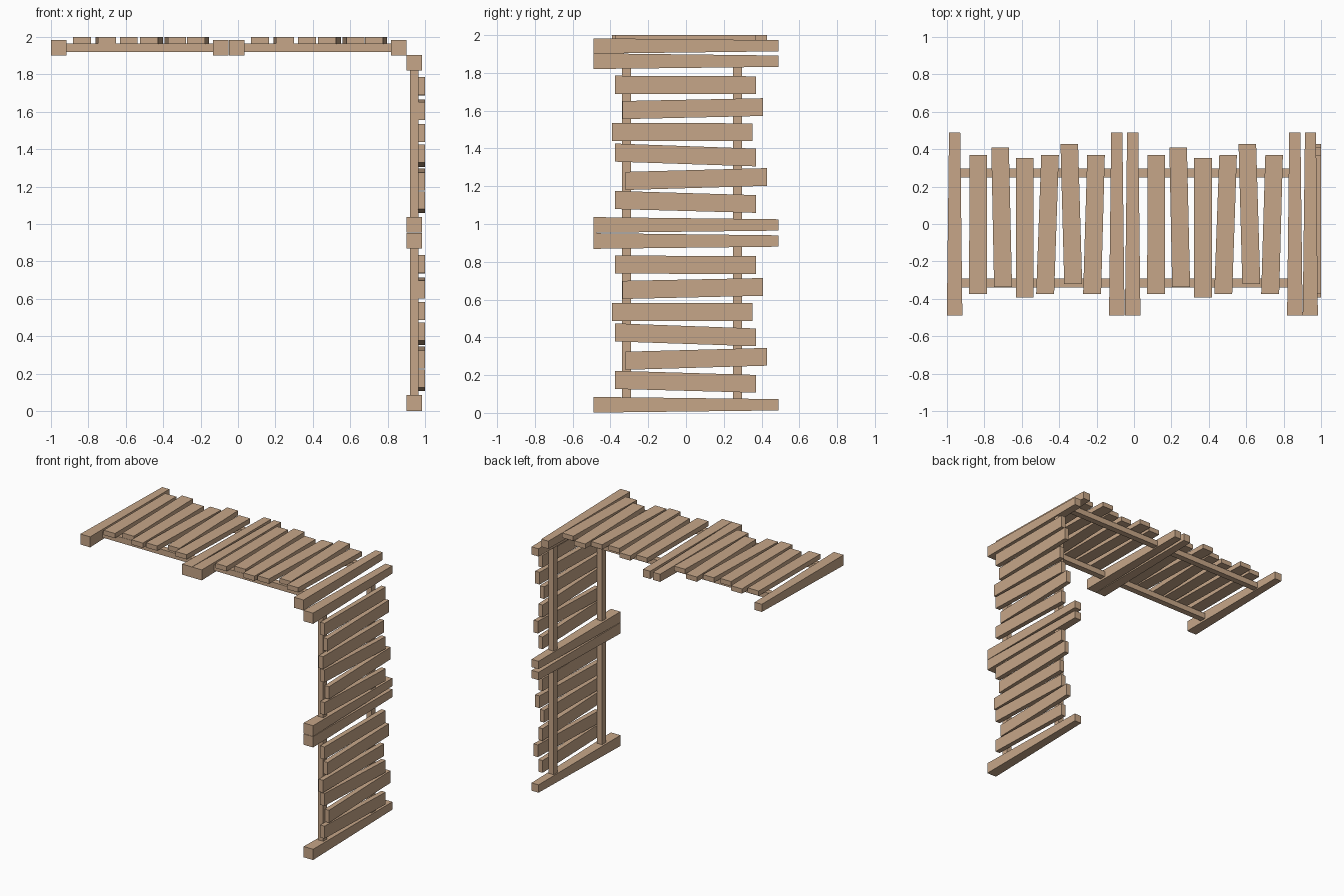
import bpy, bmesh, math
from mathutils import Matrix

if "Cube" in bpy.data.objects:
    bpy.data.objects.remove(bpy.data.objects["Cube"])

wood = bpy.data.materials.new("tan wood")
wood.diffuse_color = (0.565, 0.381, 0.246, 1)
wood.use_nodes = True
wood.node_tree.nodes["Principled BSDF"].inputs["Base Color"].default_value = wood.diffuse_color


def board(name, place, front, back):
    """Board running along y; each end is (y, t_min, t_max, h_min, h_max)."""
    bm = bmesh.new()
    rings = []
    for y, t0, t1, h0, h1 in (front, back):
        rings.append([bm.verts.new(place @ v) for v in
                      (Matrix.Translation((t, y, h)).translation
                       for t, h in ((t0, h0), (t1, h0), (t1, h1), (t0, h1)))])
    a, b = rings
    bm.faces.new(a)
    bm.faces.new(b[::-1])
    for i in range(4):
        j = (i + 1) % 4
        bm.faces.new((a[i], b[i], b[j], a[j]))
    bmesh.ops.recalc_face_normals(bm, faces=bm.faces)
    me = bpy.data.meshes.new(name)
    bm.to_mesh(me)
    bm.free()
    me.materials.append(wood)
    ob = bpy.data.objects.new(name, me)
    bpy.context.collection.objects.link(ob)


# planks: (y front, t centre front, y back, t centre back)
PLANKS = [(-0.375, 0.166, 0.37, 0.168),
          (-0.337, 0.300, 0.408, 0.284),
          (-0.393, 0.416, 0.352, 0.417),
          (-0.375, 0.525, 0.37, 0.551),
          (-0.320, 0.675, 0.428, 0.654),
          (-0.375, 0.776, 0.37, 0.797)]


def panel(label, place):
    # tapered end beams
    for t in (0.041, 0.908):
        board(label + "_beam", place,
              (-0.49, t - 0.0415, t + 0.0415, 0.002, 0.083),
              (0.49, t - 0.03, t + 0.03, 0.014, 0.073))
    # rails between the beams
    for y in (-0.339, 0.249):
        board(label + "_rail", place,
              (y, 0.06, 0.89, 0.02, 0.064), (y + 0.047, 0.06, 0.89, 0.02, 0.064))
    # crooked planks
    for y0, c0, y1, c1 in PLANKS:
        board(label + "_plank", place,
              (y0, c0 - 0.048, c0 + 0.048, 0.063, 0.1),
              (y1, c1 - 0.047, c1 + 0.047, 0.063, 0.1))


# two panels lie flat on top, two hang down the right side
for i in range(2):
    shift = Matrix.Translation((0.952 * i, 0, 0))
    panel("deck", Matrix.Translation((-1, 0, 1.9)) @ shift)
    panel("wall", Matrix.Translation((0.9, 0, 1.903))
          @ Matrix.Rotation(math.pi / 2, 4, 'Y') @ shift)
